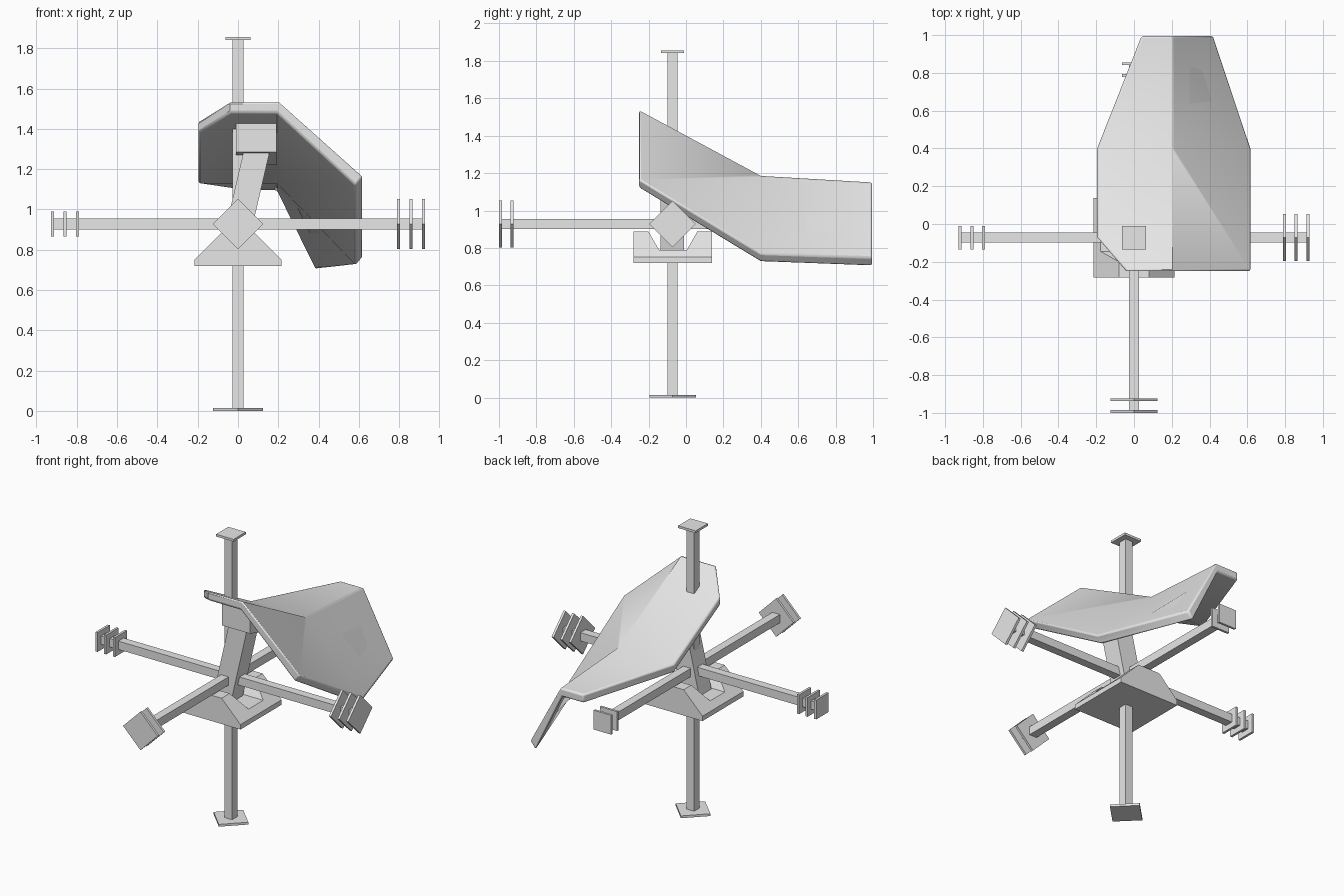
import bpy, bmesh, math
from mathutils import Vector, Matrix

if "Cube" in bpy.data.objects:
    bpy.data.objects.remove(bpy.data.objects["Cube"])

C = Vector((0, -0.072, 0.928))      # hub where all arms cross
R = 0.928                           # arm reach

grey = bpy.data.materials.new("light grey")
grey.diffuse_color = (0.8, 0.8, 0.8, 1)
grey.use_nodes = True
grey.node_tree.nodes["Principled BSDF"].inputs["Base Color"].default_value = grey.diffuse_color


def finish(name, bm):
    bmesh.ops.recalc_face_normals(bm, faces=bm.faces)
    me = bpy.data.meshes.new(name)
    bm.to_mesh(me)
    bm.free()
    me.materials.append(grey)
    ob = bpy.data.objects.new(name, me)
    bpy.context.collection.objects.link(ob)
    return ob


def box(name, centre, size, rot=None):
    bm = bmesh.new()
    bmesh.ops.create_cube(bm, size=1)
    m = Matrix.Translation(centre)
    if rot:
        m = m @ rot
    bmesh.ops.transform(bm, matrix=m @ Matrix.Diagonal((*size, 1)), verts=bm.verts)
    return finish(name, bm)


def rect(x0, x1, y0, y1, z):
    return [(x0, y0, z), (x1, y0, z), (x1, y1, z), (x0, y1, z)]


def loft(name, rings):
    bm = bmesh.new()
    rows = [[bm.verts.new(p) for p in r] for r in rings]
    n = len(rows[0])
    for a, b in zip(rows, rows[1:]):
        for i in range(n):
            j = (i + 1) % n
            bm.faces.new((a[i], a[j], b[j], b[i]))
    bm.faces.new(rows[0])
    bm.faces.new(rows[-1])
    return finish(name, bm)


# Arms with end plates: three on x, two on y, one on z.
# One end of each arm has small square plates, the other large diamond plates.
T, STEP = 0.015, 0.062
for axis, (label, count, square_sign) in enumerate(
        [("side", 3, -1), ("depth", 2, 1), ("upright", 1, 1)]):
    size = [0.054] * 3
    size[axis] = 2 * R - T
    box(label + "_arm", C, size)
    direction = Vector([float(i == axis) for i in range(3)])
    for sign in (-1, 1):
        square = sign == square_sign
        w = 0.125 if square else 0.176
        size = [w] * 3
        size[axis] = T
        rot = None if square else Matrix.Rotation(math.pi / 4, 4, direction)
        for k in range(count):
            pos = C + direction * sign * (R - T / 2 - k * STEP)
            kind = "square" if square else "diamond"
            box(f"{label}_{kind}_plate_{k + 1}", pos, size, rot)

# Base: low tray with raised front and back walls
Y0, Y1 = -0.282, 0.138
loft("base_tray", [rect(-w, w, Y0, Y1, z)
                   for w, z in ((0.215, 0.72), (0.215, 0.752), (0.177, 0.79))])
loft("base_front_wall", [rect(-0.177, 0.177, Y0, -0.145, 0.79),
                         rect(-0.08, 0.08, Y0, -0.2, 0.887)])
loft("base_back_wall", [rect(-0.177, 0.177, 0.005, Y1, 0.79),
                        rect(-0.08, 0.08, 0.06, Y1, 0.887)])

# Leaning post and the mounting block under the shell
loft("leaning_post", [rect(-0.09, 0.04, -0.135, -0.01, 0.78),
                      rect(0.035, 0.165, -0.135, -0.01, 1.32)])
loft("mounting_block", [
    [(-0.01, -0.15, 1.285), (0.19, -0.15, 1.285), (0.19, 0.06, 1.22), (-0.01, 0.06, 1.22)],
    [(-0.01, -0.15, 1.45), (0.19, -0.15, 1.45), (0.19, 0.06, 1.335), (-0.01, 0.06, 1.335)]])

# Folded shell: four panels with thickness towards the underside
top = [(-0.04, -0.25, 1.535), (0.205, -0.25, 1.535), (0.62, -0.25, 1.165),
       (-0.195, -0.07, 1.438),
       (-0.195, 0.4, 1.185), (0.205, 0.4, 1.185), (0.62, 0.4, 0.77),
       (0.04, 0.995, 1.15), (0.205, 0.995, 1.15), (0.42, 0.995, 0.747)]
panels = [(0, 1, 5, 4, 3), (1, 2, 6, 5), (4, 5, 8, 7), (5, 6, 9, 8)]
rim = [0, 1, 2, 6, 9, 8, 7, 4, 3]
bm = bmesh.new()
up = [bm.verts.new(p) for p in top]
low = [bm.verts.new((x - (0.037 if x > 0.3 else 0.012 if x > 0.1 else 0), y,
                     z - (0.045 if x > 0.3 else 0.055)))
       for x, y, z in top]
for p in panels:
    bm.faces.new([up[i] for i in p])
    bm.faces.new([low[i] for i in reversed(p)])
for a, b in zip(rim, rim[1:] + rim[:1]):
    bm.faces.new((up[a], low[a], low[b], up[b]))
shell = finish("folded_shell", bm)
bev = shell.modifiers.new("soft_rim", 'BEVEL')
bev.width = 0.01
bev.segments = 2
bev.limit_method = 'ANGLE'
bev.angle_limit = math.radians(50)
bpy.context.view_layer.objects.active = shell
shell.select_set(True)
bpy.ops.object.shade_smooth_by_angle(angle=math.radians(35))
